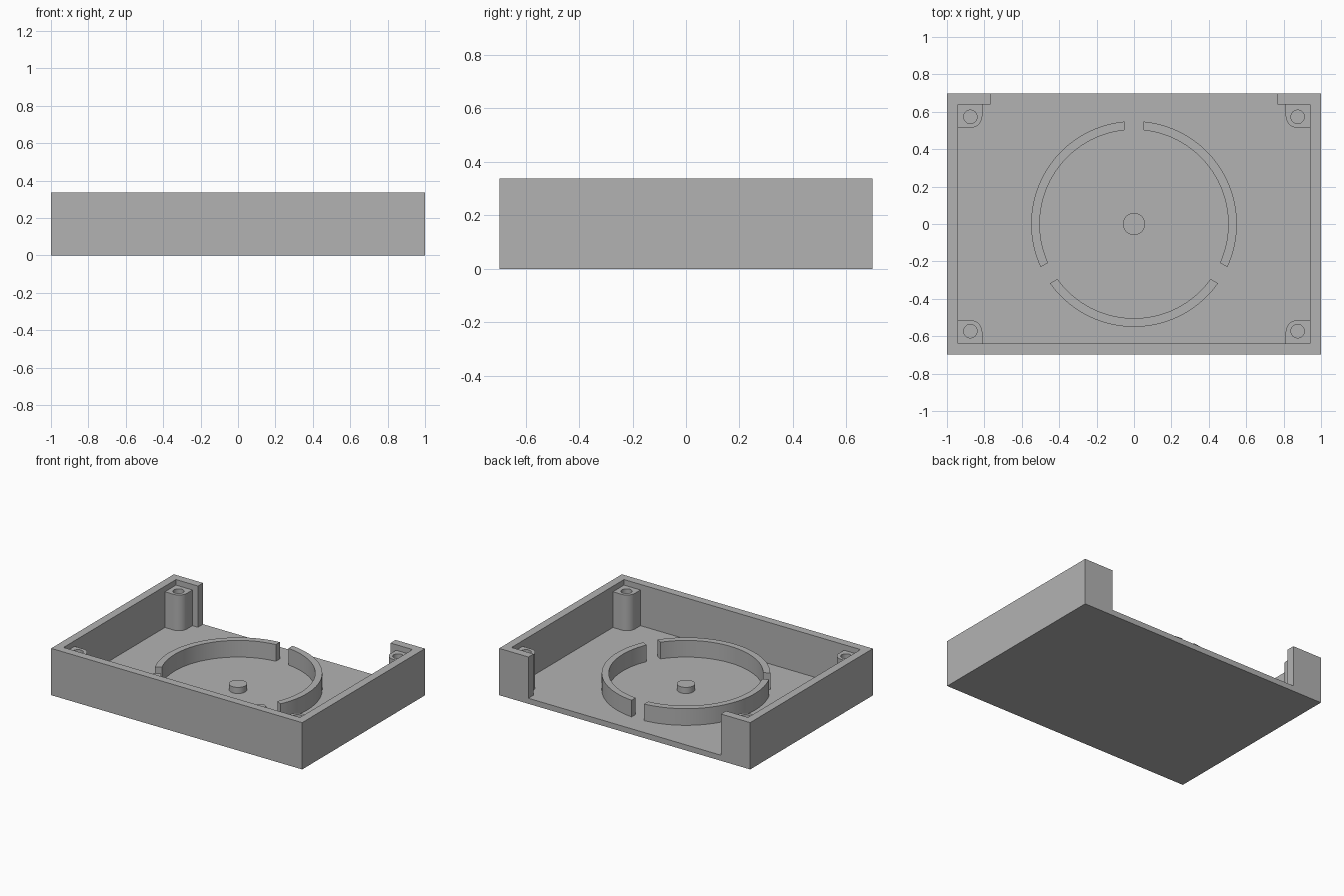
import bpy, bmesh, math

if "Cube" in bpy.data.objects:
    bpy.data.objects.remove(bpy.data.objects["Cube"])

H, FLOOR = 0.337, 0.04          # overall height, floor thickness
X, Y, WALL = 1.0, 0.698, 0.058  # half width, half depth, wall thickness
IX, IY = X - WALL, Y - WALL     # inner half sizes
OPEN_X = 0.767                  # half width of the rear opening

grey = bpy.data.materials.new("grey plastic")
grey.diffuse_color = (0.45, 0.45, 0.45, 1)
grey.use_nodes = True
grey.node_tree.nodes["Principled BSDF"].inputs["Base Color"].default_value = grey.diffuse_color


def prism(name, outline, z0, z1):
    """Extrude a flat counter-clockwise outline from z0 up to z1."""
    bm = bmesh.new()
    base = bm.faces.new([bm.verts.new((x, y, z0)) for x, y in outline])
    top = bmesh.ops.extrude_face_region(bm, geom=[base])["geom"]
    verts = [v for v in top if isinstance(v, bmesh.types.BMVert)]
    bmesh.ops.translate(bm, verts=verts, vec=(0, 0, z1 - z0))
    bmesh.ops.recalc_face_normals(bm, faces=bm.faces)
    mesh = bpy.data.meshes.new(name)
    bm.to_mesh(mesh)
    bm.free()
    mesh.materials.append(grey)
    obj = bpy.data.objects.new(name, mesh)
    bpy.context.collection.objects.link(obj)
    return obj


def arc(cx, cy, r, a0, a1, n):
    return [(cx + r * math.cos(a0 + (a1 - a0) * i / n),
             cy + r * math.sin(a0 + (a1 - a0) * i / n)) for i in range(n + 1)]


def circle(cx, cy, r, n):
    return arc(cx, cy, r, 0, 2 * math.pi, n)[:-1]


def activate(obj):
    bpy.ops.object.select_all(action='DESELECT')
    obj.select_set(True)
    bpy.context.view_layer.objects.active = obj


def cut(obj, cutter):
    mod = obj.modifiers.new("cut", 'BOOLEAN')
    mod.operation, mod.solver, mod.object = 'DIFFERENCE', 'EXACT', cutter
    activate(obj)
    bpy.ops.object.modifier_apply(modifier=mod.name)
    bpy.data.objects.remove(cutter)


def smooth(obj):
    activate(obj)
    bpy.ops.object.shade_smooth_by_angle(angle=math.radians(30))


# Tray: solid block hollowed out, with a wide opening through the rear wall
tray = prism("tray", [(-X, -Y), (X, -Y), (X, Y), (-X, Y)], 0, H)
cut(tray, prism("hollow", [(-IX, -IY), (IX, -IY), (IX, IY), (OPEN_X, IY),
                           (OPEN_X, Y + 0.1), (-OPEN_X, Y + 0.1),
                           (-OPEN_X, IY), (-IX, IY)], FLOOR, H + 0.1))

# Corner screw posts with one rounded corner and a screw hole
PX, PY, R = 0.811, 0.514, 0.064
for sx, side in ((-1, "left"), (1, "right")):
    for sy, end in ((-1, "front"), (1, "rear")):
        outline = [(IX, PY), (IX, IY), (PX, IY)]
        outline += arc(PX + R, PY + R, R, math.pi, 1.5 * math.pi, 10)
        post = prism(f"{end}_{side}_post",
                     [(sx * x, sy * y) for x, y in outline], FLOOR, 0.297)
        cut(post, prism("hole", circle(sx * 0.875, sy * 0.573, 0.036, 32),
                        FLOOR + 0.002, 0.4))
        smooth(post)

# Ring wall in three arcs, separated by straight parallel slots
R_OUT, R_IN, HALF_GAP = 0.55, 0.504, 0.05
g_out, g_in = math.asin(HALF_GAP / R_OUT), math.asin(HALF_GAP / R_IN)
for i in range(3):
    a0 = math.radians(90 + 120 * i)
    a1 = a0 + math.radians(120)
    outline = arc(0, 0, R_OUT, a0 + g_out, a1 - g_out, 40)
    outline += arc(0, 0, R_IN, a1 - g_in, a0 + g_in, 40)
    smooth(prism(f"ring_arc_{i + 1}", outline, FLOOR, 0.16))

# Centre peg
smooth(prism("centre_peg", circle(0, 0, 0.059, 40), FLOOR, 0.084))
